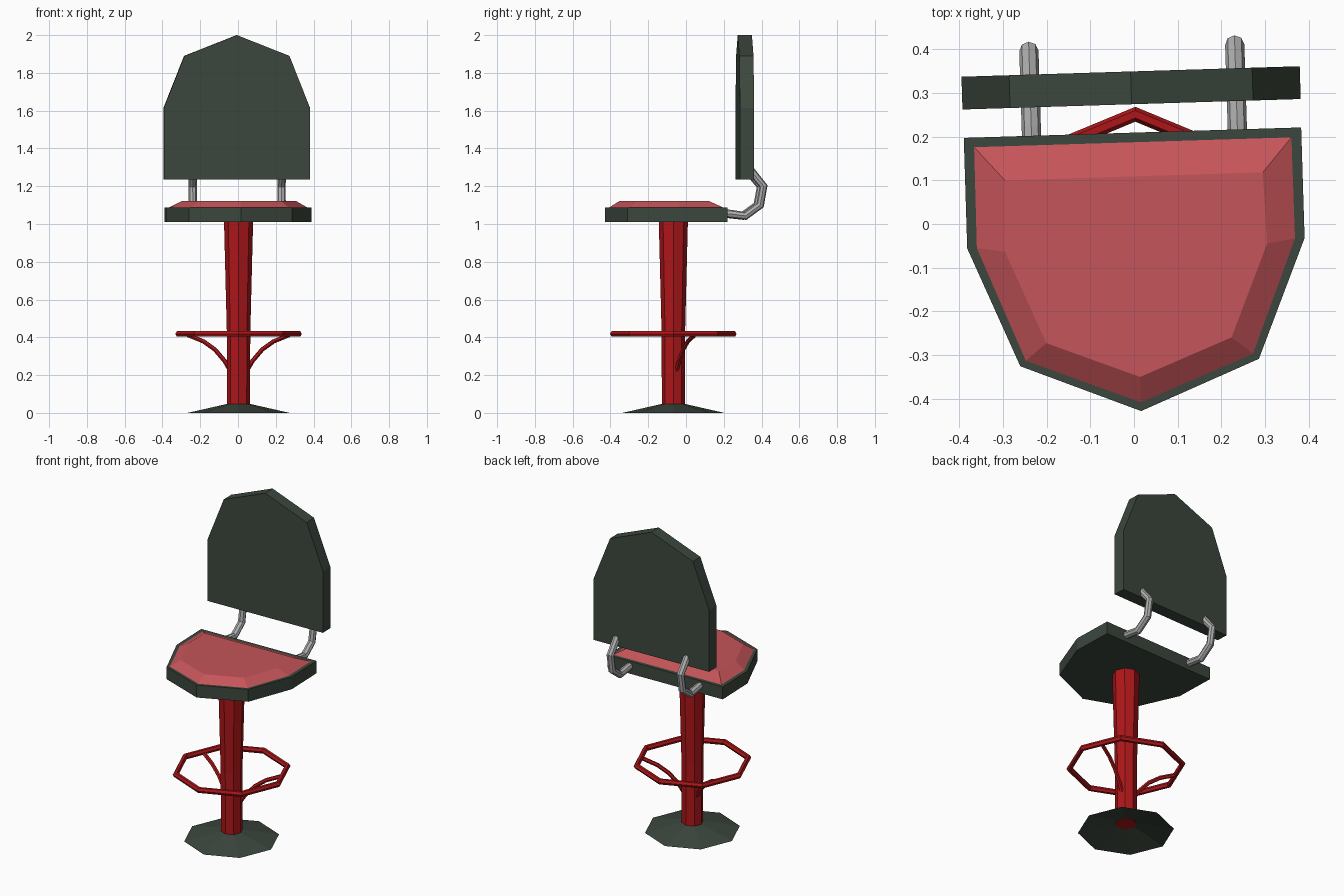
import bpy, bmesh, math
from mathutils import Matrix

if "Cube" in bpy.data.objects:
    bpy.data.objects.remove(bpy.data.objects["Cube"])

AXIS = (0.003, -0.067)      # centre of the pedestal
SWIVEL = 0.031              # seat and back are turned slightly


def material(name, color):
    m = bpy.data.materials.new(name)
    m.use_nodes = True
    m.diffuse_color = (*color, 1)
    m.node_tree.nodes["Principled BSDF"].inputs["Base Color"].default_value = (*color, 1)
    return m


DARK = material("dark green grey", (0.045, 0.063, 0.047))
RED = material("red paint", (0.42, 0.008, 0.010))
PINK = material("cushion pink", (0.56, 0.09, 0.10))
STEEL = material("grey steel", (0.42, 0.42, 0.42))


def mirrored(half):
    """Close a half outline (x >= 0) into a symmetric loop."""
    return half + [(-x, y) for x, y in reversed(half) if x > 0]


def octagon(r):
    return [(AXIS[0] + r * math.cos(i * math.pi / 4),
             AXIS[1] + r * math.sin(i * math.pi / 4)) for i in range(8)]


def loft(name, loops, mat, start=True, end=True, turn=0.0):
    """Bridge matching loops of 3D points, with optional end caps."""
    bm = bmesh.new()
    rings = [[bm.verts.new(p) for p in loop] for loop in loops]
    n = len(rings[0])
    for a, b in zip(rings, rings[1:]):
        for i in range(n):
            j = (i + 1) % n
            bm.faces.new((a[i], a[j], b[j], b[i]))
    if start:
        bm.faces.new(rings[0][::-1])
    if end:
        bm.faces.new(rings[-1])
    bmesh.ops.recalc_face_normals(bm, faces=bm.faces)
    bm.transform(Matrix.Rotation(turn, 4, "Z"))
    me = bpy.data.meshes.new(name)
    bm.to_mesh(me)
    bm.free()
    me.materials.append(mat)
    ob = bpy.data.objects.new(name, me)
    bpy.context.collection.objects.link(ob)
    return ob


def at_height(loop, z):
    return [(x, y, z) for x, y in loop]


def tube(name, points, radius, mat, resolution):
    cu = bpy.data.curves.new(name, "CURVE")
    cu.dimensions = "3D"
    cu.bevel_depth = radius
    cu.bevel_resolution = resolution
    cu.use_fill_caps = True
    sp = cu.splines.new("POLY")
    sp.points.add(len(points) - 1)
    for p, co in zip(sp.points, points):
        p.co = (*co, 1)
    sp.use_smooth = False
    cu.materials.append(mat)
    ob = bpy.data.objects.new(name, cu)
    bpy.context.collection.objects.link(ob)
    return ob


# Pedestal: open conical foot and tapered column
loft("foot", [at_height(octagon(0.27), 0), at_height(octagon(0.05), 0.05)],
     DARK, start=False, end=False)
loft("column", [at_height(octagon(r), z) for r, z in
                ((0.061, 0.044), (0.062, 0.42), (0.077, 1.012))], RED)

# Foot ring and its two curved struts
bpy.ops.mesh.primitive_torus_add(location=(*AXIS, 0.418), major_segments=8, minor_segments=6,
                                 major_radius=0.318, minor_radius=0.017)
ring = bpy.context.object
ring.name = "foot_ring"
ring.data.materials.append(RED)
ring.data.polygons.foreach_set("use_smooth", [False] * len(ring.data.polygons))
strut = [(0.045, 0.22), (0.08, 0.275), (0.135, 0.335), (0.2, 0.378), (0.29, 0.412)]
for side, angle in (("left", math.pi / 8), ("right", 7 * math.pi / 8)):
    tube(side + "_strut", [(AXIS[0] + r * math.cos(angle), AXIS[1] + r * math.sin(angle), z)
                           for r, z in strut], 0.012, RED, 1)

# Seat shell and bevelled cushion
shell = mirrored([(0.386, 0.209), (0.386, -0.044), (0.273, -0.317), (0, -0.428)])
pad = mirrored([(0.363, 0.187), (0.364, -0.044), (0.26, -0.305), (0, -0.408)])
pad_top = mirrored([(0.295, 0.109), (0.3, -0.054), (0.212, -0.266), (0, -0.35)])
seat = loft("seat_shell", [at_height(shell, 1.01), at_height(shell, 1.087),
                           at_height(pad, 1.087)], DARK, end=False, turn=SWIVEL)
cushion = loft("seat_cushion", [at_height(pad, 1.087), at_height(pad_top, 1.123)],
               PINK, start=False, turn=SWIVEL)

# Backrest slab
outline = mirrored([(0.387, 1.235), (0.387, 1.615), (0.278, 1.89), (0, 2.0)])
back = loft("backrest", [[(x, y, z) for x, z in outline] for y in (0.274, 0.349)],
            DARK, turn=SWIVEL)
for ob in (seat, cushion, back):
    ob.location.x = AXIS[0]

# Bent steel rods joining seat and backrest
bend = [(0.15, 1.06), (0.23, 1.053), (0.307, 1.043), (0.385, 1.10), (0.403, 1.2), (0.325, 1.295)]
for name, x in (("left_rod", 0.243), ("right_rod", -0.228)):
    rod = tube(name, [(x, y, z) for y, z in bend], 0.022, STEEL, 2)
    rod.rotation_euler.z = SWIVEL
